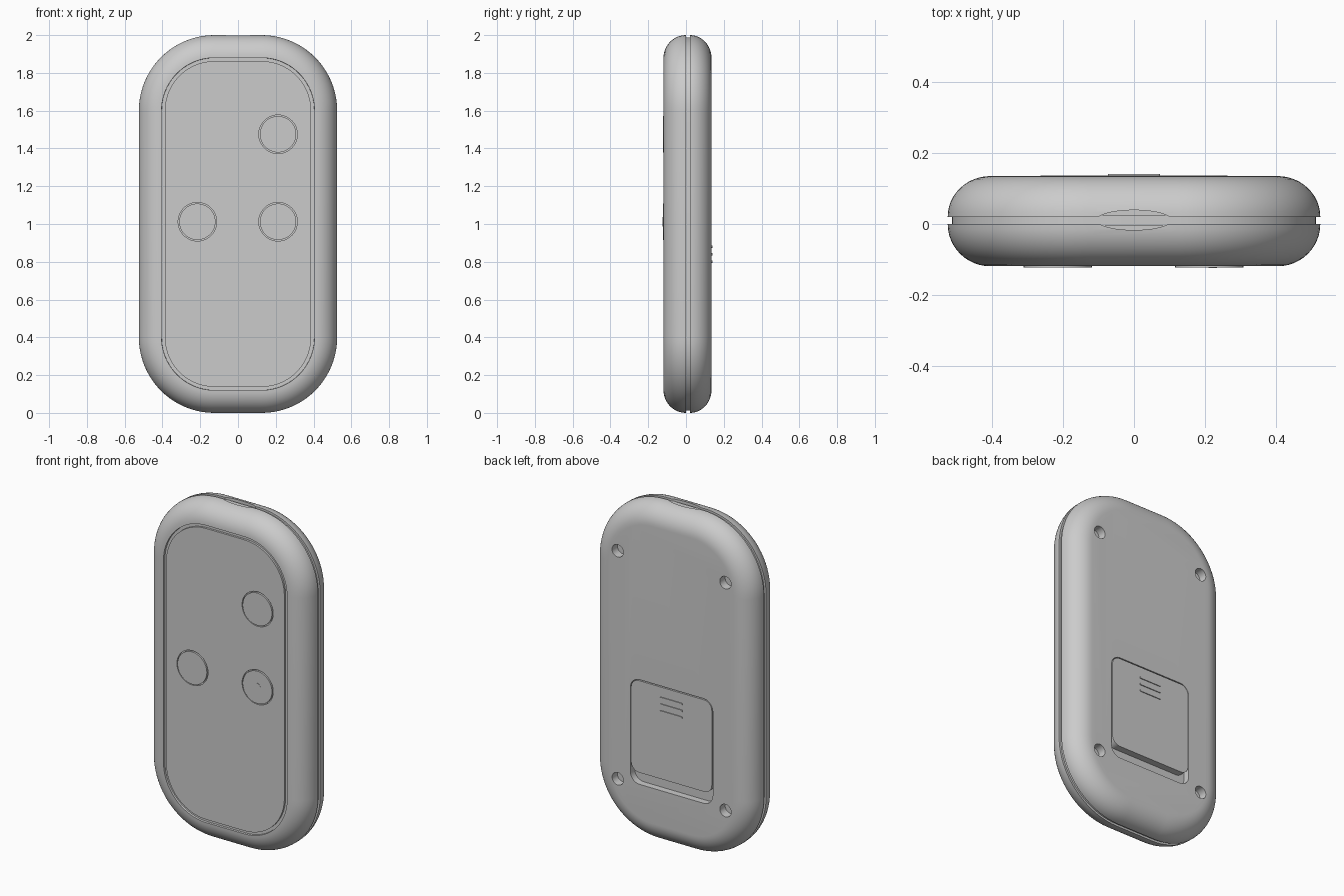
import bpy, bmesh, math

if "Cube" in bpy.data.objects:
    bpy.data.objects.remove(bpy.data.objects["Cube"])

grey = bpy.data.materials.new("plain_grey")
grey.use_nodes = True
colour = (0.6, 0.6, 0.6, 1)
grey.diffuse_color = colour
grey.node_tree.nodes["Principled BSDF"].inputs["Base Color"].default_value = colour


def rounded(cx, cz, hw, hh, r, n=16):
    """Outline of a rounded rectangle in the xz plane."""
    pts = []
    for k, (sx, sz) in enumerate(((1, 1), (-1, 1), (-1, -1), (1, -1))):
        for i in range(n + 1):
            a = math.pi / 2 * (k + i / n)
            pts.append((cx + sx * (hw - r) + r * math.cos(a),
                        cz + sz * (hh - r) + r * math.sin(a)))
    return pts


def body(inset):
    return rounded(0, 1, 0.525 - inset, 1 - inset, 0.4 - inset, 20)


def loft(name, rings):
    """Closed solid through (outline, y) rings, capped at both ends."""
    bm = bmesh.new()
    loops = [[bm.verts.new((x, y, z)) for x, z in pts] for pts, y in rings]
    for a, b in zip(loops, loops[1:]):
        for i in range(len(a)):
            j = (i + 1) % len(a)
            bm.faces.new((a[i], a[j], b[j], b[i]))
    bm.faces.new(loops[0])
    bm.faces.new(loops[-1])
    bmesh.ops.remove_doubles(bm, verts=bm.verts, dist=1e-5)
    bmesh.ops.recalc_face_normals(bm, faces=bm.faces)
    mesh = bpy.data.meshes.new(name)
    bm.to_mesh(mesh)
    bm.free()
    mesh.materials.append(grey)
    ob = bpy.data.objects.new(name, mesh)
    bpy.context.collection.objects.link(ob)
    return ob


def select(ob):
    bpy.ops.object.select_all(action='DESELECT')
    ob.select_set(True)
    bpy.context.view_layer.objects.active = ob


def cut(ob, cutter):
    """Subtract the cutter and discard it."""
    mod = ob.modifiers.new("cut", 'BOOLEAN')
    mod.operation, mod.solver, mod.object = 'DIFFERENCE', 'EXACT', cutter
    select(ob)
    bpy.ops.object.modifier_apply(modifier=mod.name)
    bpy.data.objects.remove(cutter)


def disc(name, x, z, r, y0, y1):
    pts = rounded(x, z, r, r, r, 12)
    return loft(name, [(pts, y0), (pts, y1)])


def slot_cutter():
    """Elliptical opening sunk into the top edge."""
    bpy.ops.mesh.primitive_cylinder_add(vertices=48, radius=1, depth=0.3,
                                        location=(0, 0.011, 2.04))
    ob = bpy.context.object
    ob.scale = (0.105, 0.028, 1)
    bpy.ops.object.transform_apply(location=False, rotation=False, scale=True)
    return ob


FRONT, BACK = -0.119, 0.135
ROUND, STEPS = 0.12, 12


def shell_rings(seam, face):
    """Quarter-round edge from the seam to the flat face."""
    rings = []
    for i in range(STEPS + 1):
        t = math.pi / 2 * i / STEPS
        rings.append((body(ROUND * (1 - math.cos(t))),
                      seam + (face - seam) * math.sin(t)))
    return rings


parts = []

# Two shell halves around a slightly inset core that shows as the seam
front = loft("front_shell", shell_rings(0.0, FRONT) + [(body(ROUND + 0.001), FRONT + 0.012)])
back = loft("back_shell", shell_rings(0.02, BACK))
core = loft("seam_core", [(body(0.012), -0.005), (body(0.012), 0.025)])
for shell in (front, back):
    cut(shell, slot_cutter())
parts += [front, back, core]

# Front panel with a narrow groove around it
panel = loft("front_panel", [(body(0.138), FRONT + 0.014), (body(0.138), FRONT)])
parts.append(panel)

# Buttons seated in ring gaps
for i, (x, z) in enumerate(((0.212, 1.475), (0.212, 1.012), (-0.215, 1.012))):
    cut(panel, disc("button_cutter", x, z, 0.102, FRONT - 0.02, FRONT + 0.009))
    parts.append(disc(f"button_{i + 1}", x, z, 0.096, FRONT + 0.012, FRONT - 0.003))

# Half-round mark on the lower button
mark = [(0.21 + 0.024 * math.cos(a), 1.012 + 0.025 * math.sin(a))
        for a in (math.pi * (k / 16 - 0.5) for k in range(17))]
parts.append(loft("button_mark", [(mark, FRONT), (mark, FRONT - 0.0045)]))

# Screw holes near the back corners
for x in (-0.353, 0.353):
    for z in (0.325, 1.675):
        cut(back, disc("screw_cutter", x, z, 0.037, 0.085, 0.2))

# Battery bay with its cover sitting short of the lower end
bay = rounded(0, 0.64, 0.27, 0.31, 0.06, 8)
cut(back, loft("bay_cutter", [(bay, 0.095), (bay, 0.2)]))
lid = rounded(0, 0.672, 0.264, 0.272, 0.05, 8)
parts.append(loft("battery_cover", [(lid, 0.09), (lid, BACK + 0.001)]))

# Grip ridges on the cover
for i in range(3):
    bar = rounded(0, 0.80 + 0.04 * i, 0.073, 0.006, 0.005, 4)
    parts.append(loft(f"grip_ridge_{i + 1}", [(bar, BACK - 0.005), (bar, BACK + 0.006)]))

for ob in parts:
    select(ob)
    bpy.ops.object.shade_smooth_by_angle(angle=math.radians(30))
